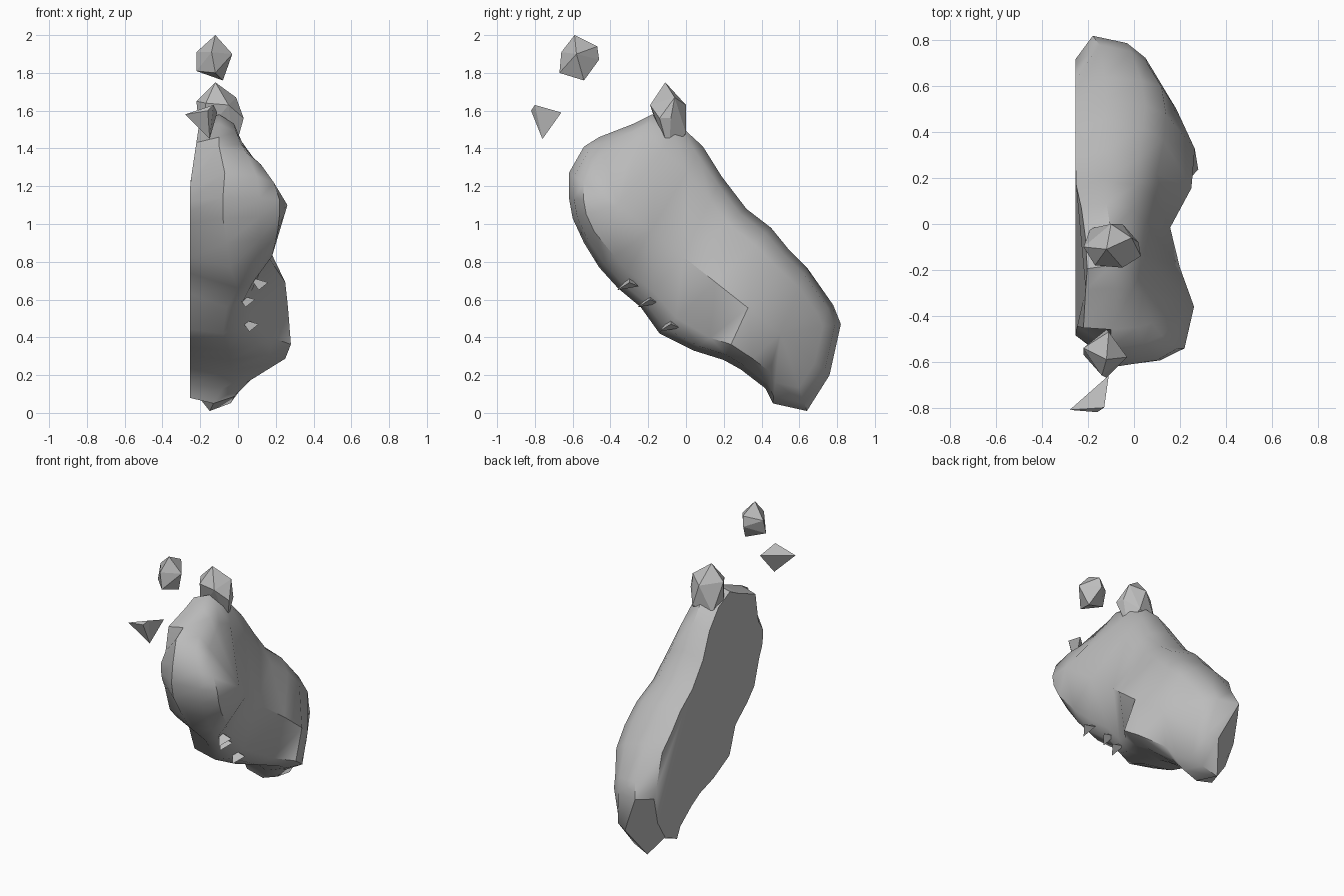
import bpy, bmesh, math
from mathutils import Vector

default = bpy.data.objects.get("Cube")
if default:
    bpy.data.objects.remove(default, do_unlink=True)

stone = bpy.data.materials.new("grey stone")
stone.use_nodes = True
grey = (0.5, 0.5, 0.5, 1)
stone.diffuse_color = grey
stone.node_tree.nodes["Principled BSDF"].inputs["Base Color"].default_value = grey


def finish(bm, name, smooth_angle=None):
    """Turn a bmesh into a named stone object."""
    bmesh.ops.recalc_face_normals(bm, faces=bm.faces[:])
    mesh = bpy.data.meshes.new(name)
    bm.to_mesh(mesh)
    bm.free()
    mesh.materials.append(stone)
    obj = bpy.data.objects.new(name, mesh)
    bpy.context.collection.objects.link(obj)
    if smooth_angle:
        bpy.ops.object.select_all(action='DESELECT')
        obj.select_set(True)
        bpy.context.view_layer.objects.active = obj
        bpy.ops.object.shade_smooth_by_angle(angle=math.radians(smooth_angle))
    return obj


def chipped_rock(name, corners):
    """Faceted stone: the convex hull of a few corners."""
    bm = bmesh.new()
    for corner in corners:
        bm.verts.new(corner)
    hull = bmesh.ops.convex_hull(bm, input=bm.verts[:])
    loose = [v for v in hull["geom_interior"] if isinstance(v, bmesh.types.BMVert)]
    bmesh.ops.delete(bm, geom=loose, context='VERTS')
    return finish(bm, name)


# Side profile of the boulder: y, z, depth of the rim, depth of the shoulder
PROFILE = [
    (-.03, 1.52, -.1, .03), (.09, 1.41, -.12, .05), (.19, 1.25, -.13, .08),
    (.32, 1.08, -.13, .1), (.45, .98, -.13, .13), (.54, .87, -.12, .14),
    (.64, .77, -.13, .12), (.78, .57, -.15, .06), (.82, .47, -.18, .05),
    (.76, .2, -.06, .05), (.64, .01, -.15, .02), (.46, .05, -.13, .04),
    (.42, .13, -.08, .11), (.29, .23, -.04, .25), (.2, .28, -.04, .28),
    (.04, .33, -.05, .18), (-.14, .42, -.08, .08), (-.24, .56, -.06, .07),
    (-.36, .66, 0, .12), (-.46, .77, -.04, .18), (-.54, .9, -.06, .21),
    (-.6, 1.03, -.08, .22), (-.62, 1.14, -.08, .22), (-.62, 1.27, -.07, .19),
    (-.54, 1.41, -.1, .12), (-.46, 1.46, -.1, .08), (-.28, 1.53, -.1, .04),
    (-.18, 1.58, -.1, .02),
]
SPINE_START, SPINE_END = Vector((-.36, 1.1)), Vector((.5, .42))
SPINE_STEPS = 5


def spine_point(y, z):
    """Closest step on the spine, with the crest depth there."""
    along = SPINE_END - SPINE_START
    t = (Vector((y, z)) - SPINE_START).dot(along) / along.length_squared
    t = round(min(max(t, 0), 1) * SPINE_STEPS) / SPINE_STEPS
    crest = .265 - .12 * math.exp(-((t - .34) / .18) ** 2) - .4 * max(0, t - .8)
    return SPINE_START + along * t, crest


def back_depth(z):
    """The split back leans in toward the top."""
    return -.255 + .15 * max(0, z - 1.2)


def back_scale(y, z):
    """How far the flat back reaches before the chamfer to the rim."""
    if y > .6 and z < .6:
        return .68
    if y < -.5:
        return .48
    return .74 if y < -.2 and z < .8 else .92


# Boulder: rings lofted from the flat split back, over the rim, to the spine
bm = bmesh.new()
rings = [[] for _ in range(5)]
for y, z, rim, shoulder in PROFILE:
    spine, crest = spine_point(y, z)
    edge = Vector((y, z))
    steps = [(back_scale(y, z), None), (1, rim), (.9, rim + .65 * (shoulder - rim)),
             (.7, shoulder), (0, crest)]
    for ring, (scale, depth) in zip(rings, steps):
        p = spine.lerp(edge, scale)
        x = back_depth(p.y) if depth is None else depth
        ring.append(bm.verts.new((x, p.x, p.y)))
count = len(PROFILE)
for inner, outer in zip(rings, rings[1:]):
    for i in range(count):
        j = (i + 1) % count
        bm.faces.new((inner[i], inner[j], outer[j], outer[i]))
bm.faces.new(rings[0])
bmesh.ops.remove_doubles(bm, verts=bm.verts[:], dist=.0005)
bmesh.ops.holes_fill(bm, edges=bm.edges[:], sides=8)
finish(bm, "split_boulder", 42)

# Knob on top of the boulder
chipped_rock("top_knob", [
    (-.12, -.11, 1.75), (-.22, -.1, 1.65), (-.01, -.06, 1.67), (-.17, -.18, 1.64),
    (-.05, -.19, 1.63), (.03, -.14, 1.56), (.02, -.08, 1.56), (-.1, 0, 1.63),
    (-.05, 0, 1.48), (-.19, -.02, 1.45), (-.2, -.13, 1.45), (-.02, -.09, 1.38)])

# Broken splinters along the lower front edge
for name, (x, y, z), size in (("upper_splinter", (.11, -.35, .67), .05),
                              ("middle_splinter", (.04, -.24, .58), .05),
                              ("lower_splinter", (.06, -.13, .45), .05)):
    chipped_rock(name, [(x, y - size * .3, z - size * .4), (x - size, y + size, z + size),
                        (x + size, y + size, z + size * .4), (x, y + size * 2, z)])

# Loose stones hanging in the air
chipped_rock("large_loose_stone", [
    (-.12, -.59, 2), (-.22, -.54, 1.91), (-.11, -.47, 1.94), (-.12, -.46, 1.87),
    (-.08, -.54, 1.76), (-.22, -.57, 1.81), (-.12, -.67, 1.8), (-.14, -.66, 1.91),
    (-.03, -.58, 1.9)])
chipped_rock("small_loose_stone", [
    (-.28, -.81, 1.58), (-.16, -.82, 1.6), (-.13, -.8, 1.63), (-.11, -.66, 1.59),
    (-.15, -.76, 1.45)])
